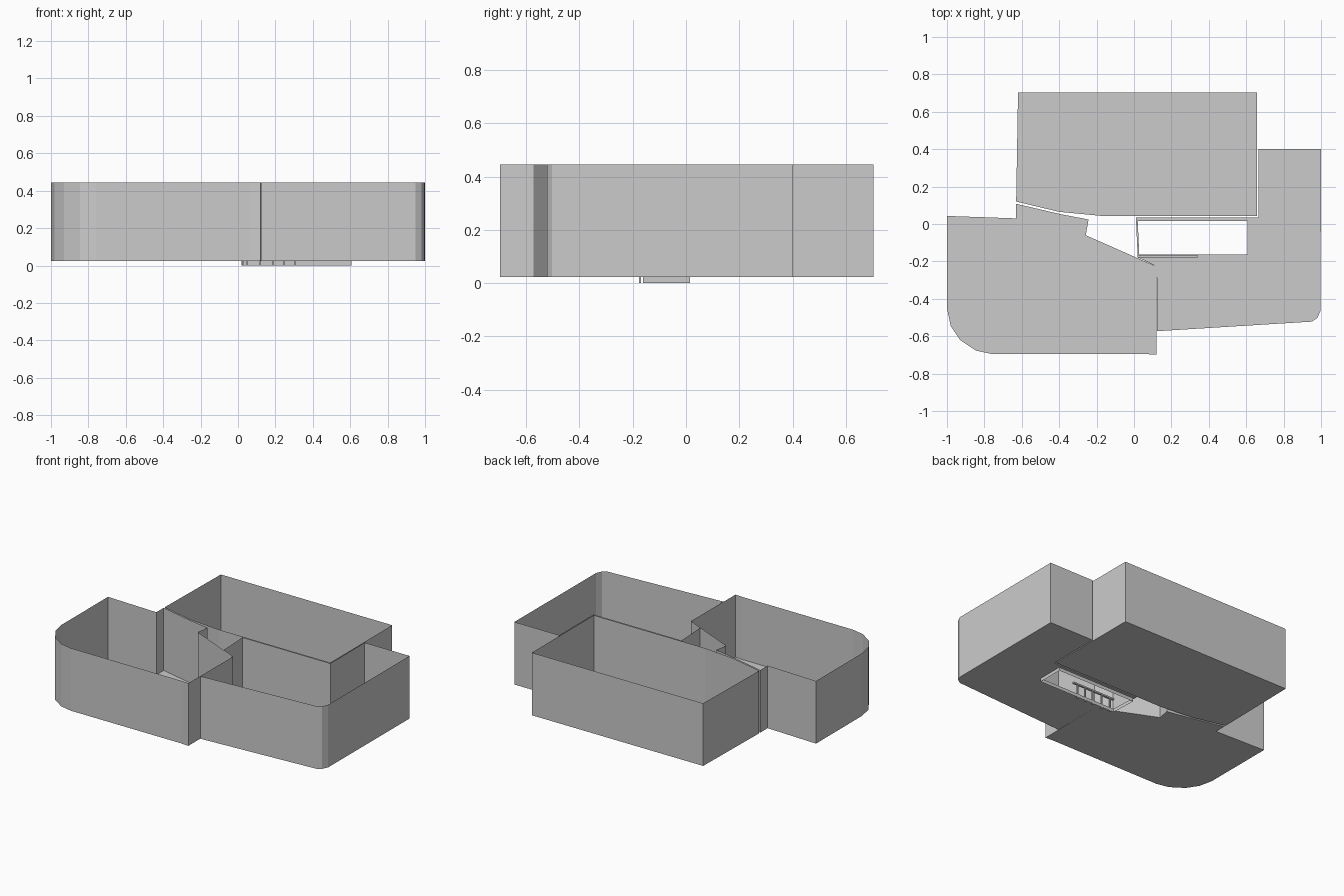
import bpy, bmesh

if "Cube" in bpy.data.objects:
    bpy.data.objects.remove(bpy.data.objects["Cube"])

FLOOR, TOP = 0.023, 0.445


def finish(name, bm):
    mesh = bpy.data.meshes.new(name)
    bm.to_mesh(mesh)
    bm.free()
    obj = bpy.data.objects.new(name, mesh)
    bpy.context.collection.objects.link(obj)
    return obj


def ring(bm, outline, z):
    verts = [bm.verts.new((x, y, z)) for x, y in outline]
    return verts, [bm.edges.new((v, verts[(i + 1) % len(verts)])) for i, v in enumerate(verts)]


def walls(bm, lower, z):
    """Thin walls from a ring of vertices to height z."""
    upper = [bm.verts.new((v.co.x, v.co.y, z)) for v in lower]
    n = len(lower)
    for i in range(n):
        j = (i + 1) % n
        bm.faces.new((lower[i], lower[j], upper[j], upper[i]))


def room(name, outline, hole=None):
    """Open-topped tray: floor, thin walls and an optional skirted floor opening."""
    bm = bmesh.new()
    verts, edges = ring(bm, outline, FLOOR)
    hole_verts = None
    if hole:
        hole_verts, hole_edges = ring(bm, hole, FLOOR)
        edges = edges + hole_edges
    bmesh.ops.triangle_fill(bm, edges=edges, use_beauty=True, use_dissolve=False,
                            normal=(0, 0, -1))
    walls(bm, verts, TOP)
    if hole_verts:
        walls(bm, hole_verts, 0)
    bmesh.ops.recalc_face_normals(bm, faces=bm.faces)
    return finish(name, bm)


def box(name, lo, hi):
    bm = bmesh.new()
    bmesh.ops.create_cube(bm, size=1)
    for v in bm.verts:
        v.co = [(a + b) / 2 + c * (b - a) for a, b, c in zip(lo, hi, v.co)]
    return finish(name, bm)


# Rear room with a gently bowed front wall
room("rear_room", [(-0.62, 0.703), (0.658, 0.703), (0.658, 0.043), (-0.17, 0.043),
                   (-0.40, 0.065), (-0.63, 0.12)])

# Left room with a rounded front corner
room("left_room", [(-1, 0.043), (-0.63, 0.03), (-0.63, 0.108), (-0.39, 0.052),
                   (-0.243, 0.024), (-0.258, -0.06), (0.122, -0.228), (0.119, -0.699),
                   (0.06, -0.695), (-0.76, -0.695), (-0.845, -0.677), (-0.93, -0.62),
                   (-0.98, -0.545), (-1, -0.45)])

# Right room wrapping around a stair opening
room("right_room", [(0.665, 0.40), (0.665, 0.034), (0.01, 0.034), (0.02, -0.178),
                    (0.122, -0.228), (0.122, -0.573), (0.95, -0.522), (0.98, -0.503),
                    (0.997, -0.465), (1, 0.40)],
     hole=[(0.02, 0.015), (0.608, 0.015), (0.608, -0.162), (0.028, -0.162)])

# Railing beside the opening
box("rail", (0.02, -0.179, 0.092), (0.34, -0.166, 0.102))
for i, x in enumerate((0.047, 0.115, 0.186, 0.247, 0.305)):
    box(f"rail_post_{i + 1}", (x - 0.004, -0.177, 0), (x + 0.004, -0.168, 0.094))
